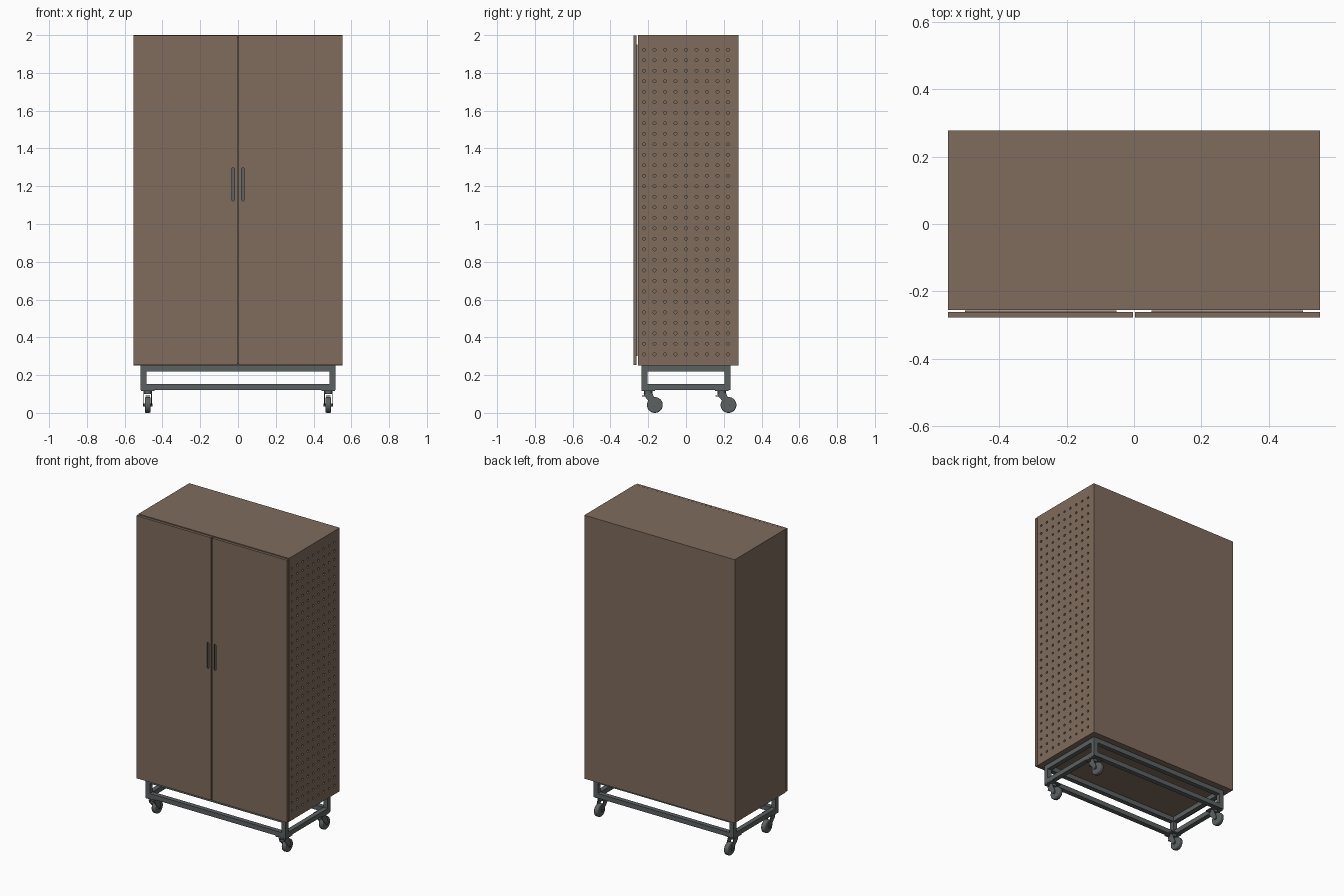
import bpy, bmesh, math
from mathutils import Matrix, Vector

if "Cube" in bpy.data.objects:
    bpy.data.objects.remove(bpy.data.objects["Cube"])


def material(name, rgb):
    m = bpy.data.materials.new(name)
    m.diffuse_color = (*rgb, 1)
    m.use_nodes = True
    m.node_tree.nodes["Principled BSDF"].inputs["Base Color"].default_value = m.diffuse_color
    return m


BROWN = material("brown panel", (0.215, 0.150, 0.110))
GREY = material("dark grey metal", (0.107, 0.119, 0.120))


def finish(name, bm, mat):
    bmesh.ops.recalc_face_normals(bm, faces=bm.faces)
    me = bpy.data.meshes.new(name)
    bm.to_mesh(me)
    bm.free()
    me.materials.append(mat)
    ob = bpy.data.objects.new(name, me)
    bpy.context.collection.objects.link(ob)
    return ob


def add_box(bm, lo, hi):
    c = [(a + b) / 2 for a, b in zip(lo, hi)]
    s = [b - a for a, b in zip(lo, hi)]
    bmesh.ops.create_cube(bm, size=1, matrix=Matrix.Translation(c) @ Matrix.Diagonal((*s, 1)))


def box(name, lo, hi, mat):
    bm = bmesh.new()
    add_box(bm, lo, hi)
    return finish(name, bm, mat)


def add_cylinder(bm, centre, radius, depth, axis, sides):
    rot = Vector((0, 0, 1)).rotation_difference(Vector(axis)).to_matrix().to_4x4()
    bmesh.ops.create_cone(bm, cap_ends=True, segments=sides, radius1=radius, radius2=radius,
                          depth=depth, matrix=Matrix.Translation(centre) @ rot)


def prism(bm, points, offset):
    """Extrude a closed outline by an offset; returns the starting face."""
    f = bm.faces.new([bm.verts.new(p) for p in points])
    ext = bmesh.ops.extrude_face_region(bm, geom=[f], use_keep_orig=True)
    bmesh.ops.translate(bm, vec=offset, verts=[v for v in ext["geom"] if isinstance(v, bmesh.types.BMVert)])
    return f


def cut(target, cutter):
    mod = target.modifiers.new("cut", 'BOOLEAN')
    mod.operation, mod.solver, mod.object = 'DIFFERENCE', 'EXACT', cutter
    bpy.context.view_layer.objects.active = target
    bpy.ops.object.modifier_apply(modifier=mod.name)
    bpy.data.objects.remove(cutter)


W, YB, YF, Z0, Z1, T = 0.553, 0.278, -0.255, 0.25, 2.0, 0.02

# Cabinet shell, open at the front
bm = bmesh.new()
add_box(bm, (-W, YF, Z0), (W, YB, Z1))
bm.normal_update()
front = min(bm.faces, key=lambda f: f.calc_center_median().y)
bmesh.ops.inset_individual(bm, faces=[front], thickness=T)
ext = bmesh.ops.extrude_discrete_faces(bm, faces=[front])
bmesh.ops.translate(bm, vec=(0, YB - YF - T, 0), verts=ext["faces"][0].verts)
shell = finish("cabinet_shell", bm, BROWN)

# Perforations through the right side
bm = bmesh.new()
for row in range(30):
    for col in range(9):
        add_cylinder(bm, (W, (col - 4) * 0.0556, 0.31 + row * 0.0556), 0.008, 0.06, (1, 0, 0), 12)
cut(shell, finish("hole_cutter", bm, BROWN))


def slot_outline(x, y, half_width, z_low, z_high, n=8):
    pts = []
    for zc, start in ((z_high - half_width, 0), (z_low + half_width, math.pi)):
        for i in range(n + 1):
            a = start + math.pi * i / n
            pts.append((x + half_width * math.cos(a), y, zc + half_width * math.sin(a)))
    return pts


# Doors with slim recessed pulls
DF, DB = -0.278, -0.261
for side, s in (("left", -1), ("right", 1)):
    xs = sorted((s * 0.003, s * W))
    door = box(side + "_door", (xs[0], DF, Z0 + 0.003), (xs[1], DB, Z1 - 0.003), BROWN)
    xh = s * 0.026
    bm = bmesh.new()
    prism(bm, slot_outline(xh, DF - 0.01, 0.009, 1.12, 1.30), (0, 0.022, 0))
    cut(door, finish("slot_cutter", bm, BROWN))
    # Metal cup lining the slot
    bm = bmesh.new()
    face = prism(bm, slot_outline(xh, DF, 0.009, 1.12, 1.30), (0, 0.0125, 0))
    bm.normal_update()
    bmesh.ops.inset_individual(bm, faces=[face], thickness=0.0025)
    cup = bmesh.ops.extrude_discrete_faces(bm, faces=[face])
    bmesh.ops.translate(bm, vec=(0, 0.009, 0), verts=cup["faces"][0].verts)
    finish(side + "_door_pull", bm, GREY)
    # Stiffener on the back of the door
    xs = sorted((s * 0.052, s * 0.502))
    box(side + "_door_stiffener", (xs[0], DB, Z0 + 0.05), (xs[1], DB + 0.004, Z1 - 0.05), BROWN)

# Base frame: posts and two rings of rails
FX, FY, B = 0.515, 0.235, 0.031
for s in (-1, 1):
    for t in (-1, 1):
        xs, ys = sorted((s * FX, s * (FX - B))), sorted((t * FY, t * (FY - B)))
        box("frame_post", (xs[0], ys[0], 0.122), (xs[1], ys[1], Z0), GREY)
    for z in (0.122, Z0 - B):
        ys = sorted((s * FY, s * (FY - B)))
        box("long_rail", (-FX + B, ys[0], z), (FX - B, ys[1], z + B), GREY)
        xs = sorted((s * FX, s * (FX - B)))
        box("short_rail", (xs[0], -FY + B, z), (xs[1], FY - B, z + B), GREY)


def caster(x, y):
    wy, wz, r = y + 0.035, 0.042, 0.042
    # Mounting plate and swivel
    box("caster_plate", (x - 0.036, y - 0.036, 0.115), (x + 0.036, y + 0.036, 0.122), GREY)
    bm = bmesh.new()
    add_cylinder(bm, (x, y, 0.109), 0.022, 0.013, (0, 0, 1), 24)
    finish("caster_swivel", bm, GREY)
    # Trailing fork
    bm = bmesh.new()
    add_box(bm, (x - 0.022, y - 0.022, 0.099), (x + 0.022, y + 0.022, 0.104))
    outline = [(-0.024, 0.104), (0.022, 0.104), (0.045, 0.05), (0.042, 0.034), (0.028, 0.034), (-0.02, 0.088)]
    for x0 in (x - 0.022, x + 0.0185):
        prism(bm, [(x0, y + a, z) for a, z in outline], (0.0035, 0, 0))
    finish("caster_fork", bm, GREY)
    # Wheel and axle
    bm = bmesh.new()
    add_cylinder(bm, (x, wy, wz), r, 0.03, (1, 0, 0), 32)
    wheel = finish("caster_wheel", bm, GREY)
    bev = wheel.modifiers.new("round_tread", 'BEVEL')
    bev.width, bev.segments, bev.limit_method = 0.007, 3, 'ANGLE'
    bm = bmesh.new()
    add_cylinder(bm, (x, wy, wz), 0.007, 0.05, (1, 0, 0), 16)
    finish("caster_axle", bm, GREY)
    # Brake tab
    box("caster_brake", (x - 0.012, y - 0.034, 0.088), (x + 0.012, y - 0.008, 0.092), GREY)


for cx in (-0.478, 0.478):
    for cy in (-0.2, 0.19):
        caster(cx, cy)

# Smooth the round caster parts
bpy.ops.object.select_all(action='DESELECT')
for ob in bpy.data.objects:
    if ob.name.startswith(("caster_wheel", "caster_axle", "caster_swivel")):
        ob.select_set(True)
        bpy.context.view_layer.objects.active = ob
bpy.ops.object.shade_smooth_by_angle(angle=math.radians(35))
